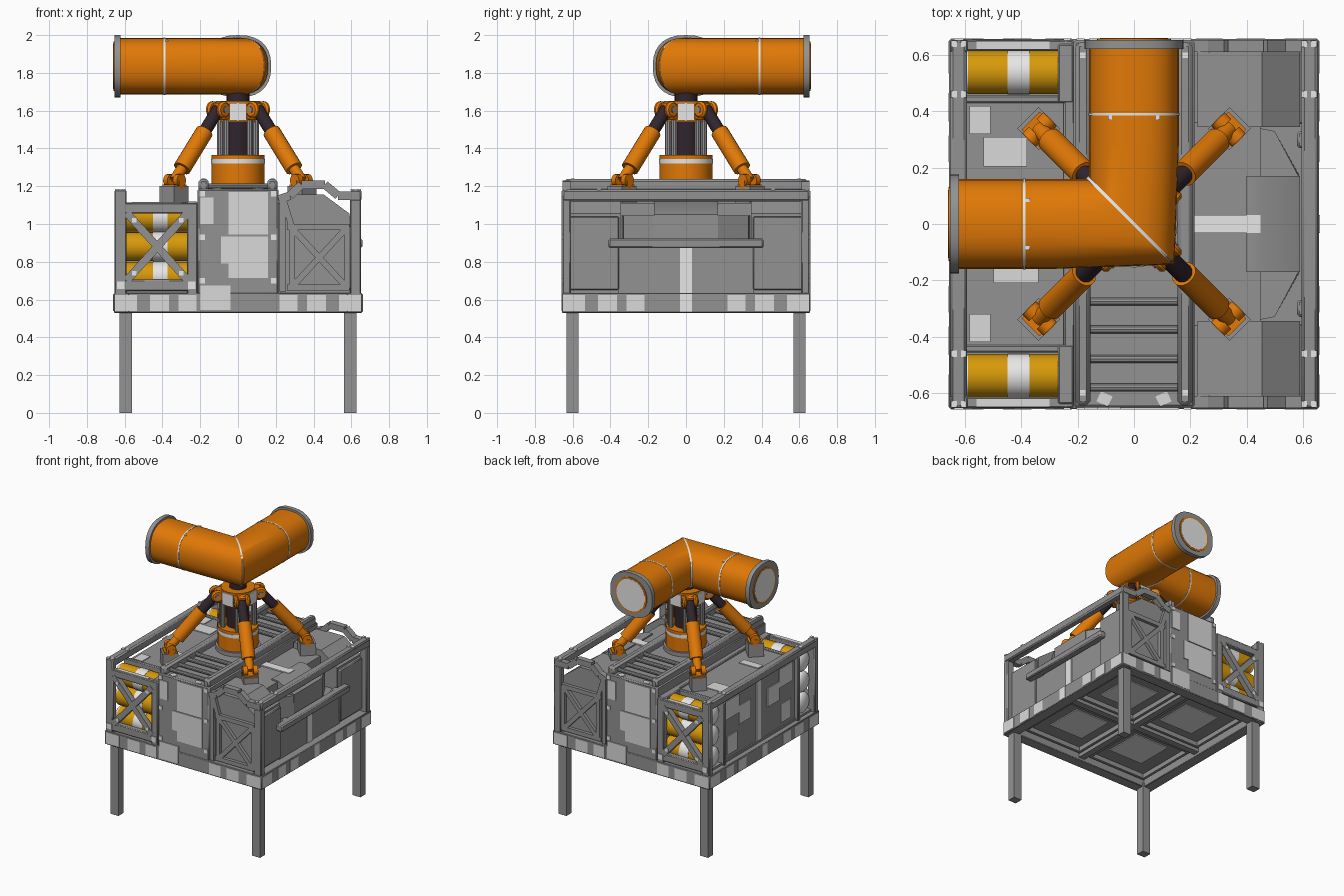
import bpy, bmesh, math
from mathutils import Matrix, Vector

if "Cube" in bpy.data.objects:
    bpy.data.objects.remove(bpy.data.objects["Cube"])

COLORS = {"grey": (0.29, 0.29, 0.29), "light_grey": (0.7, 0.7, 0.7), "orange": (0.75, 0.19, 0.002),
          "yellow": (0.68, 0.32, 0.003), "dark_metal": (0.03, 0.018, 0.026), "white": (0.8, 0.8, 0.8)}
MATS = {}
for n, c in COLORS.items():
    MATS[n] = bpy.data.materials.new(n)
    MATS[n].diffuse_color = (*c, 1)
parts = {}  # name -> (bmesh, colour, bevel width)


def part(name, mat, bevel=0.0):
    if name not in parts:
        parts[name] = (bmesh.new(), mat, bevel)
    return parts[name][0]


def box(name, mat, x0, x1, y0, y1, z0, z1, bevel=0.0):
    m = Matrix.Translation(((x0 + x1) / 2, (y0 + y1) / 2, (z0 + z1) / 2)) @ \
        Matrix.Diagonal((abs(x1 - x0), abs(y1 - y0), abs(z1 - z0), 1))
    bmesh.ops.create_cube(part(name, mat, bevel), size=1, matrix=m)


def place(p, q):
    d = Vector(q) - Vector(p)
    return Matrix.Translation((Vector(p) + Vector(q)) / 2) @ d.to_track_quat('Z', 'Y').to_matrix().to_4x4(), d.length


def bar(name, mat, p, q, w, bevel=0.0, spin=0.0):
    m, l = place(p, q)
    m = m @ Matrix.Rotation(spin, 4, 'Z') @ Matrix.Diagonal((w, w, l, 1))
    bmesh.ops.create_cube(part(name, mat, bevel), size=1, matrix=m)


def rod(name, mat, p, q, r, n=20):
    m, l = place(p, q)
    bmesh.ops.create_cone(part(name, mat), cap_ends=True, segments=n, radius1=r, radius2=r, depth=l, matrix=m)


def loft(name, mat, rings, caps=True):
    bm = part(name, mat)
    vs = [[bm.verts.new(p) for p in r] for r in rings]
    n = len(vs[0])
    for a, b in zip(vs, vs[1:]):
        for i in range(n):
            bm.faces.new((a[i], a[(i + 1) % n], b[(i + 1) % n], b[i]))
    if caps:
        bm.faces.new(vs[0])
        bm.faces.new(vs[-1])


S = (-1, 1)

# legs, skirt and underside
for sx in S:
    box("skirt", "grey", sx * 0.657, sx * 0.575, -0.657, 0.657, 0.53, 0.635, 0.004)
    box("skirt", "grey", -0.58, 0.58, sx * 0.657, sx * 0.575, 0.53, 0.635, 0.004)
    for sy in S:
        box("legs", "grey", sx * 0.56, sx * 0.627, sy * 0.57, sy * 0.632, 0, 0.56)
        for a, b in ((0.04, 0.06), (0.53, 0.55)):
            box("underside_frames", "grey", sx * a, sx * b, sy * 0.04, sy * 0.55, 0.565, 0.605)
            box("underside_frames", "grey", sx * 0.06, sx * 0.53, sy * a, sy * b, 0.565, 0.605)
        box("underside_plates", "white", sx * 0.13, sx * 0.42, sy * 0.13, sy * 0.42, 0.594, 0.602)
box("floor", "grey", -0.6, 0.6, -0.6, 0.6, 0.6, 0.635)
box("underside_cross", "grey", -0.025, 0.025, -0.58, 0.58, 0.55, 0.605)
box("underside_cross", "grey", -0.58, 0.58, -0.025, 0.025, 0.55, 0.605)
for a, b in ((0.535, 0.65), (0.365, 0.465), (0.22, 0.315)):
    for s in S:
        for t in S:
            box("skirt_patches", "light_grey", s * a, s * b, t * 0.652, t * 0.66, 0.54, 0.625)
            box("skirt_patches", "light_grey", t * 0.652, t * 0.66, s * a, s * b, 0.54, 0.625)

# central block with panels front and back
box("central_block", "grey", -0.215, 0.215, -0.652, 0.652, 0.6, 1.185, 0.008)
for s in S:
    for x0, x1, z0, z1 in ((-0.2, -0.13, 1.0, 1.14), (-0.05, 0.16, 0.945, 1.17), (-0.09, 0.03, 0.79, 0.935),
                           (-0.05, 0.16, 0.715, 0.935), (-0.2, -0.04, 0.545, 0.675)):
        box("block_patches", "light_grey", -s * x0, -s * x1, s * 0.65, s * 0.659, z0, z1)
    for z in (0.7, 0.93, 1.16):
        for x in (-0.19, 0.19):
            box("block_bolts", "white", x - 0.014, x + 0.014, s * 0.65, s * 0.659, z - 0.014, z + 0.014)
    # ladder rails and rungs on top
    box("ladder_rails", "grey", s * 0.155, s * 0.208, -0.645, 0.645, 1.17, 1.238, 0.014)
    for y in (0.275, 0.375, 0.48, 0.582):
        rod("ladder_rungs", "grey", (-0.16, s * y, 1.2), (0.16, s * y, 1.2), 0.015, 10)
    for t in S:
        box("rail_bolts", "white", s * 0.172, s * 0.192, t * 0.59, t * 0.61, 1.232, 1.241)
        for x in (0.605, 0.64):
            box("rail_bolts", "white", s * x - 0.01, s * x + 0.01, t * 0.45, t * 0.472, 1.177, 1.186)
            box("rail_bolts", "white", s * x - 0.01, s * x + 0.01, t * 0.63, t * 0.652, 1.177, 1.186)
        m = Matrix.Translation((s * 0.105, t * 0.622, 1.186)) @ Matrix.Rotation(-s * t * 0.45, 4, 'Z')
        bmesh.ops.create_cube(part("top_marks", "light_grey"), size=1,
                              matrix=m @ Matrix.Diagonal((0.045, 0.04, 0.008, 1)))

# left storage body with deck and patches
box("left_body", "grey", -0.61, -0.2, -0.44, 0.44, 0.6, 1.1, 0.004)
box("left_deck_step", "grey", -0.25, -0.21, -0.64, 0.64, 0.63, 1.115, 0.006)
box("tank_bay_shelf", "grey", -0.62, -0.22, -0.63, 0.63, 0.62, 0.65)
for x0, x1, y0, y1 in ((-0.585, -0.51, 0.32, 0.42), (-0.535, -0.38, 0.205, 0.31),
                       (-0.585, -0.51, -0.42, -0.32), (-0.5, -0.34, -0.21, -0.15)):
    box("deck_patches", "light_grey", x0, x1, y0, y1, 1.097, 1.106)
for s in S:
    for y0, y1, z0, z1 in ((0.24, 0.4, 0.95, 1.09), (0.1, 0.24, 0.86, 1.0), (0.26, 0.38, 0.68, 0.82)):
        box("left_side_patches", "light_grey", -0.607, -0.616, s * y0, s * y1, z0, z1)
box("left_stripe", "white", -0.608, -0.617, -0.032, 0.032, 0.63, 1.1)
box("left_stripe", "white", -0.652, -0.661, -0.032, 0.032, 0.54, 0.63)
box("left_rail", "grey", -0.654, -0.594, -0.655, 0.655, 1.12, 1.182, 0.01)

# tanks in open framed bays at both ends
for s in S:
    y = s * 0.54
    for z in (0.722, 0.88, 1.036):
        rod("tanks", "yellow", (-0.59, y, z), (-0.25, y, z), 0.077, 24)
        rod("tank_bands", "white", (-0.45, y, z), (-0.372, y, z), 0.08, 24)
        m = Matrix.Translation((-0.59, y, z)) @ Matrix.Diagonal((0.5, 1, 1, 1))
        bmesh.ops.create_uvsphere(part("tank_ends", "white"), u_segments=20, v_segments=12, radius=0.077, matrix=m)
    f = s * 0.637
    box("bay_frames", "grey", -0.654, -0.59, s * 0.61, s * 0.655, 0.62, 1.18, 0.006)
    box("bay_frames", "grey", -0.27, -0.215, s * 0.61, s * 0.655, 0.62, 1.112, 0.006)
    box("bay_frames", "grey", -0.64, -0.22, s * 0.615, s * 0.655, 1.055, 1.112, 0.006)
    box("bay_frames", "grey", -0.64, -0.22, s * 0.615, s * 0.655, 0.645, 0.705, 0.006)
    box("bay_frames", "grey", -0.64, -0.21, s * 0.43, s * 0.457, 0.63, 1.112, 0.006)
    box("bay_frames", "grey", -0.27, -0.215, s * 0.43, s * 0.64, 1.06, 1.118, 0.006)
    bar("bay_braces", "grey", (-0.59, f, 0.7), (-0.265, f, 1.06), 0.042)
    bar("bay_braces", "grey", (-0.59, f, 1.06), (-0.265, f, 0.7), 0.041)
    for x in (-0.55, -0.3):
        for z in (0.74, 1.02):
            box("brace_bolts", "white", x - 0.012, x + 0.012, s * 0.651, s * 0.66, z - 0.012, z + 0.012)
    for x in (-0.62, -0.245):
        box("brace_bolts", "white", x - 0.02, x + 0.02, s * 0.651, s * 0.66, 0.655, 0.695)
    box("bay_labels", "light_grey", -0.56, -0.3, s * 0.62, s * 0.65, 1.108, 1.116)

# right storage: sloped end boxes with braces and bent guard rails
prof = ((0.225, 0.63), (0.59, 0.63), (0.59, 1.055), (0.455, 1.155), (0.225, 1.155))
mid = ((0.4, 0.86), (0.59, 0.86), (0.59, 1.05), (0.45, 1.12), (0.4, 1.12))
for s in S:
    loft("right_boxes", "grey", [[(x, s * y, z) for x, z in prof] for y in (0.345, 0.625)])
    f = s * 0.633
    for p, q in (((0.26, 0.665), (0.59, 0.665)), ((0.26, 0.985), (0.59, 0.985)), ((0.285, 0.66), (0.285, 0.985)),
                 ((0.58, 0.66), (0.58, 0.985)), ((0.28, 0.66), (0.58, 0.985)), ((0.28, 0.985), (0.58, 0.66)),
                 ((0.285, 0.985), (0.24, 1.13)), ((0.235, 0.64), (0.235, 1.13))):
        bar("box_braces", "grey", (p[0], f, p[1]), (q[0], f, q[1]), 0.032)
    box("side_posts", "grey", 0.592, 0.652, s * 0.61, s * 0.655, 0.62, 1.13, 0.006)
    box("box_side_panels", "grey", 0.58, 0.612, s * 0.355, s * 0.62, 0.65, 1.04, 0.006)
    path = ((0.215, 1.13), (0.275, 1.15), (0.335, 1.208), (0.46, 1.208), (0.53, 1.15), (0.645, 1.15))
    for p, q in zip(path, path[1:]):
        bar("guard_rails", "grey", (p[0], s * 0.633, p[1]), (q[0], s * 0.633, q[1]), 0.044)
    # tapering flanks beside the raised middle
    loft("middle_flanks", "grey", [[(0.4, s * 0.16, z), (0.4, s * 0.35, z), (0.5, s * 0.33, z), (x, s * 0.17, z)]
                                   for x, z in ((0.59, 0.86), (0.585, 1.045))])
loft("middle_hump", "grey", [[(x, y, z) for x, z in mid] for y in (-0.17, 0.17)])
box("right_top_rail", "grey", 0.596, 0.654, -0.655, 0.655, 1.12, 1.182, 0.01)
box("right_centre_body", "grey", 0.2, 0.45, -0.36, 0.36, 0.6, 1.11)
box("right_lower_body", "grey", 0.4, 0.6, -0.36, 0.36, 0.6, 0.89)
box("side_bar", "grey", 0.6, 0.658, -0.41, 0.41, 0.872, 0.922, 0.008)
for s in S:
    box("side_bar", "grey", 0.58, 0.64, s * 0.27, s * 0.33, 0.875, 0.92)
box("right_stripe", "white", 0.598, 0.607, -0.032, 0.032, 0.63, 0.872)
box("right_stripe", "white", 0.652, 0.661, -0.032, 0.032, 0.535, 0.63)
box("right_deck_stripe", "white", 0.2, 0.45, -0.032, 0.032, 1.115, 1.124)

# central turret column
rod("turret_plate", "grey", (0, 0, 1.18), (0, 0, 1.215), 0.155, 24)
rod("turret_base", "orange", (0, 0, 1.2), (0, 0, 1.365), 0.14, 24)
rod("turret_band", "white", (0, 0, 1.32), (0, 0, 1.345), 0.143, 24)
rod("turret_core", "dark_metal", (0, 0, 1.36), (0, 0, 1.56), 0.08, 20)
rod("turret_hub", "orange", (0, 0, 1.54), (0, 0, 1.65), 0.12, 16)
rod("turret_neck", "dark_metal", (0, 0, 1.64), (0, 0, 1.72), 0.06, 20)
for k in range(4):
    a = math.radians(45 + 90 * k)
    for d in (-0.2, 0.2):
        c, e = 0.112 * math.cos(a + d), 0.112 * math.sin(a + d)
        rod("column_posts", "grey", (c, e, 1.36), (c, e, 1.55), 0.018, 10)
    u, v = Vector((math.cos(a), math.sin(a), 0)), Vector((-math.sin(a), math.cos(a), 0))
    b = math.radians(90 * k)
    w = Vector((math.cos(b), math.sin(b), 0))
    bar("hub_plates", "white", w * 0.118 + Vector((0, 0, 1.595)), w * 0.127 + Vector((0, 0, 1.595)), 0.092)

    # diagonal pistons, forked joints and pedestals
    def at(r, z):
        return u * r + Vector((0, 0, z))
    top, foot = at(0.15, 1.605), at(0.475, 1.23)
    bar("hub_lugs", "orange", at(0.09, 1.595), at(0.16, 1.595), 0.09, 0.01)
    for t in S:
        rod("hub_lugs", "orange", top + v * t * 0.055, top + v * t * 0.025, 0.045, 16)
        rod("foot_joints", "orange", foot + v * t * 0.052, foot + v * t * 0.02, 0.034, 16)
        bar("foot_joints", "orange", foot + v * t * 0.037 - Vector((0, 0, 0.045)), foot + v * t * 0.037, 0.035, 0, a)
    bar("foot_joints", "orange", at(0.475, 1.19), at(0.475, 1.21), 0.09, 0, a)
    rod("joint_pins", "grey", top - v * 0.06, top + v * 0.06, 0.016, 10)
    rod("piston_rods", "dark_metal", top, foot.lerp(top, 0.5), 0.034, 16)
    rod("piston_tubes", "orange", foot.lerp(top, 0.17), foot.lerp(top, 0.69), 0.047, 18)
    rod("piston_ends", "orange", foot, foot.lerp(top, 0.18), 0.03, 14)
    bar("pedestals", "grey", at(0.48, 1.08), at(0.48, 1.2), 0.108, 0, a)

# elbow pipe: one rounded section swept along both arms
ZC = 1.835


def section(k, n=28):
    out = []
    for i in range(n):
        c, s = math.cos(math.tau * i / n), math.sin(math.tau * i / n)
        out.append((math.copysign(abs(c) ** 0.82, c) * 0.16 * k, ZC + math.copysign(abs(s) ** 0.85, s) * 0.15 * k))
    return out


def arm_x(s, k=1):
    return [(s, w, z) for w, z in section(k)]


def arm_y(s, k=1):
    return [(-w, s, z) for w, z in section(k)]


def mitre(k=1, dx=0, dy=0):
    return [(-w * (1 if w > 0 else 0.9) + dx, w * (1 if w > 0 else 0.9) + dy, z) for w, z in section(k)]


loft("elbow_pipe", "orange", [arm_x(-0.63), arm_x(-0.3), mitre(), arm_y(0.3), arm_y(0.63)])
loft("elbow_seam", "white", [mitre(1.015, -0.008), mitre(1.015, 0, 0.008)], False)
loft("pipe_seams", "white", [arm_x(-0.395, 1.012), arm_x(-0.385, 1.012)])
loft("pipe_seams", "white", [arm_y(0.385, 1.012), arm_y(0.395, 1.012)])
loft("pipe_flanges", "grey", [arm_x(-0.655, 1.1), arm_x(-0.622, 1.1)])
loft("pipe_flanges", "grey", [arm_y(0.622, 1.1), arm_y(0.655, 1.1)])
for d in (Vector((-1, 0, 0)), Vector((0, 1, 0))):
    c = Vector((0, 0, ZC))
    side = Vector((-d.y, d.x, 0))
    rod("end_rings", "orange", c + d * 0.65, c + d * 0.66, 0.132, 32)
    rod("end_discs", "white", c + d * 0.653, c + d * 0.662, 0.12, 32)
    for t in S:
        m = c + d * 0.378 + side * t * 0.085 + Vector((0, 0, 0.13))
        bar("pipe_bolts", "white", m, m + Vector((0, 0, 0.009)), 0.014)

# turn the collected parts into objects
for name, (bm, mat, bevel) in parts.items():
    bmesh.ops.recalc_face_normals(bm, faces=bm.faces[:])
    me = bpy.data.meshes.new(name)
    bm.to_mesh(me)
    bm.free()
    me.materials.append(MATS[mat])
    me.shade_smooth()
    me.set_sharp_from_angle(angle=math.radians(32))
    ob = bpy.data.objects.new(name, me)
    bpy.context.collection.objects.link(ob)
    if bevel:
        mod = ob.modifiers.new("bevel", 'BEVEL')
        mod.width, mod.segments, mod.limit_method = bevel, 1, 'ANGLE'

for m in bpy.data.materials:
    if m.users and not m.is_grease_pencil:
        m.use_nodes = True
        m.node_tree.nodes["Principled BSDF"].inputs["Base Color"].default_value = m.diffuse_color
